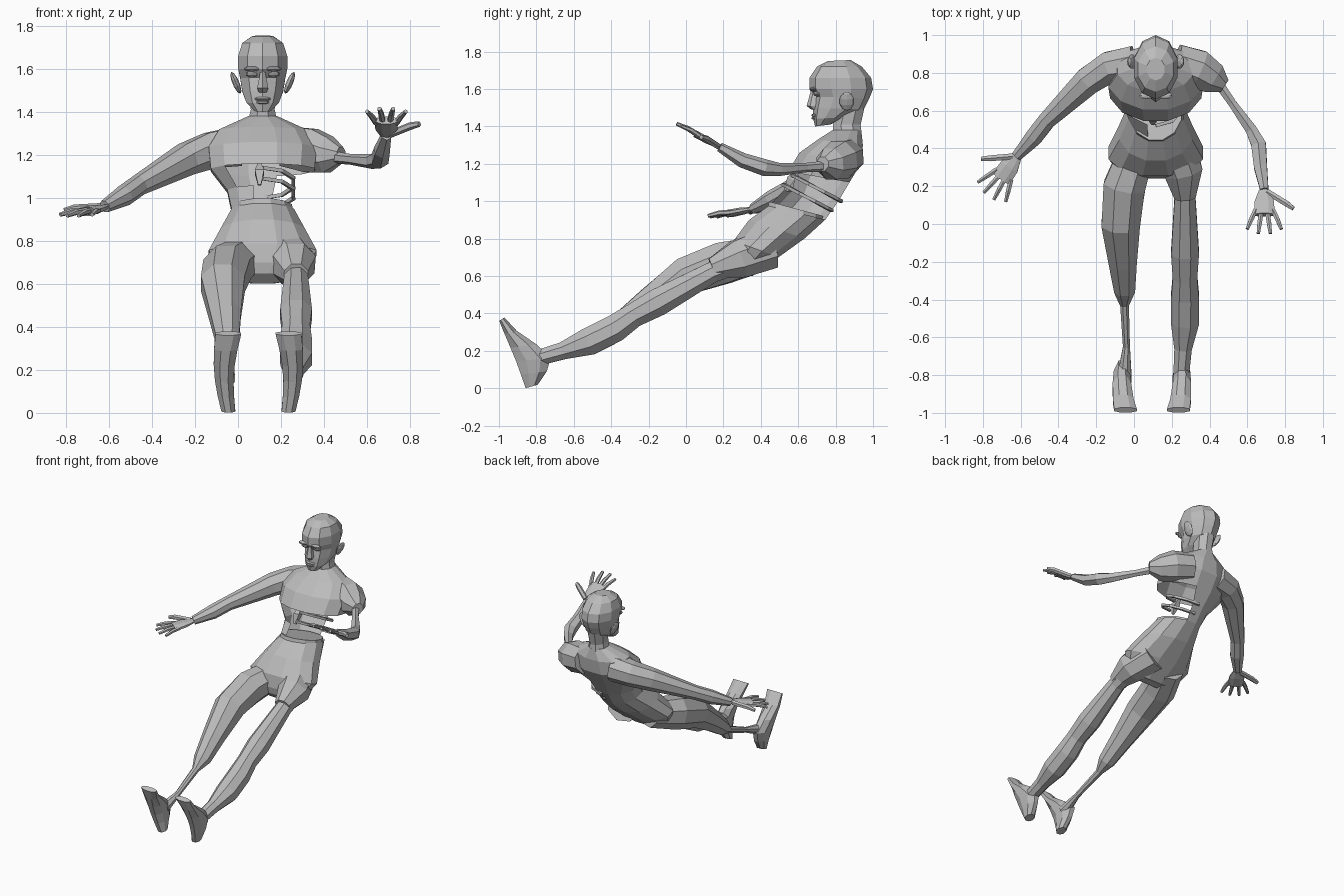
import bpy, bmesh, math
from mathutils import Vector, Matrix

if "Cube" in bpy.data.objects:
    bpy.data.objects.remove(bpy.data.objects["Cube"])

grey = (0.5, 0.5, 0.5, 1)
clay = bpy.data.materials.new("plain_grey")
clay.diffuse_color = grey
clay.use_nodes = True
clay.node_tree.nodes["Principled BSDF"].inputs["Base Color"].default_value = grey

MIDDLE = 0.115
X_AXIS = Vector((1, 0, 0))
UP = Vector((0, 0, 1))


def finish(name, bm):
    """Turn a bmesh into a flat shaded object of the one material."""
    bmesh.ops.recalc_face_normals(bm, faces=bm.faces)
    mesh = bpy.data.meshes.new(name)
    bm.to_mesh(mesh)
    bm.free()
    mesh.materials.append(clay)
    obj = bpy.data.objects.new(name, mesh)
    bpy.context.collection.objects.link(obj)


def loft(name, rings, sides, is_hole=None):
    """Skin a row of (centre, side, front) rings and close both ends."""
    bm = bmesh.new()
    loops = []
    for centre, side, front in rings:
        angles = [math.tau * (i + 0.5) / sides for i in range(sides)]
        loops.append([bm.verts.new(centre + side * math.cos(a) + front * math.sin(a))
                      for a in angles])
    for band, (lower, upper) in enumerate(zip(loops, loops[1:])):
        for i in range(sides):
            angle = math.tau * (i + 1) / sides
            if is_hole and is_hole(band, math.cos(angle), math.sin(angle)):
                continue
            j = (i + 1) % sides
            bm.faces.new((lower[i], lower[j], upper[j], upper[i]))
    bm.faces.new(loops[0])
    bm.faces.new(loops[-1])
    finish(name, bm)


def sections(name, rows, sides=10, centres=None, is_hole=None):
    """Each row: half width, then y and z of the front and of the back."""
    rings = []
    for i, (half_width, front_y, front_z, back_y, back_z) in enumerate(rows):
        x = centres[i] if centres else MIDDLE
        front = Vector((x, front_y, front_z))
        back = Vector((x, back_y, back_z))
        rings.append(((front + back) / 2, X_AXIS * half_width, (front - back) / 2))
    loft(name, rings, sides, is_hole)


def limb(name, stations, sides=8, flatness=1):
    """Each station: a point and its radius; rings follow the path."""
    points = [Vector(point) for point, radius in stations]
    rings = []
    for i, (point, radius) in enumerate(stations):
        along = points[min(i + 1, len(points) - 1)] - points[max(i - 1, 0)]
        side = along.cross(UP).normalized()
        front = side.cross(along).normalized()
        rings.append((points[i], side * radius, front * radius * flatness))
    loft(name, rings, sides)


def blob(name, centre, size, tilt=0):
    """A small faceted ellipsoid, leaning sideways by the tilt."""
    bm = bmesh.new()
    bmesh.ops.create_uvsphere(bm, u_segments=8, v_segments=5, radius=1)
    turn = Matrix.Rotation(tilt, 3, "Y").to_quaternion()
    bm.transform(Matrix.LocRotScale(Vector(centre), turn, Vector(size)))
    finish(name, bm)


# Torso, open on its left side between the chest and the waist
def wound(band, across, forward):
    if forward < 0:
        return band in (3, 4) and across > 0.2
    return (band == 3 and across > -0.6) or (band == 4 and across > -0.2)


sections("torso", [
    (.07, .78, 1.38, .94, 1.38),
    (.21, .7, 1.33, .95, 1.3),
    (.26, .6, 1.26, .94, 1.2),
    (.25, .54, 1.16, .88, 1.1),
    (.17, .52, 1.06, .82, 1),
    (.15, .44, .98, .75, .9),
    (.2, .33, .9, .64, .8),
    (.26, .25, .79, .5, .7),
    (.2, .24, .7, .36, .6),
    (.12, .25, .65, .3, .6)], sides=12, is_hole=wound)
sections("pelvis_rim", [(.14, .44, 1, .74, .92), (.15, .43, .96, .73, .89)], sides=12)

# Exposed ribs sloping down from the breastbone
for level in range(2):
    drop = level * 0.05
    arc = [math.pi * (step / 5 - 0.5) for step in range(6)]
    limb("rib", [((MIDDLE + 0.15 * math.cos(a),
                   0.7 - drop + 0.13 * math.sin(a),
                   1.07 - drop - 0.07 * math.sin(a)), 0.012) for a in arc], sides=4)
limb("breastbone", [((.1, .6, 1.16), .01), ((.1, .56, 1.12), .03), ((.1, .53, 1.06), .01)], sides=4)

# Neck and head
sections("neck", [(.08, .78, 1.34, .95, 1.32), (.06, .78, 1.41, .94, 1.41),
                  (.07, .8, 1.5, .96, 1.5)], sides=8)
sections("head", [
    (.04, .69, 1.4, .77, 1.41),
    (.08, .68, 1.44, .86, 1.45),
    (.1, .68, 1.5, .95, 1.49),
    (.11, .69, 1.56, .98, 1.55),
    (.12, .66, 1.6, 1, 1.6),
    (.12, .66, 1.66, .99, 1.66),
    (.1, .7, 1.72, .94, 1.72),
    (.05, .76, 1.75, .88, 1.755)])
sections("nose", [(.02, .67, 1.49, .72, 1.49), (.03, .645, 1.51, .72, 1.51),
                  (.01, .67, 1.6, .72, 1.6)], sides=6)
blob("lower_lip", (MIDDLE, .69, 1.445), (.03, .02, .01))
blob("upper_lip", (MIDDLE, .69, 1.46), (.04, .02, .01))
for mirror in (-1, 1):
    blob("eye", (MIDDLE + mirror * .05, .7, 1.575), (.03, .02, .015))
    blob("brow", (MIDDLE + mirror * .05, .68, 1.6), (.04, .02, .012))
    blob("ear", (MIDDLE + mirror * .125, .86, 1.535), (.016, .04, .055), mirror * 0.4)

# Arms: the right one whole, the left one wasted below the shoulder
right_wrist = Vector((-.62, .36, .96))
left_wrist = Vector((.69, .18, 1.29))
limb("right_arm", [
    ((0, .85, 1.24), .1), ((-.13, .83, 1.22), .09), ((-.24, .76, 1.18), .08),
    ((-.46, .55, 1.06), .05), ((-.53, .46, 1.01), .05), (right_wrist, .03)])
limb("left_shoulder", [
    ((.22, .86, 1.24), .1), ((.34, .82, 1.22), .11), ((.42, .77, 1.2), .09),
    ((.48, .73, 1.2), .04)])
limb("left_arm", [
    ((.43, .77, 1.19), .03), ((.52, .64, 1.18), .025), ((.62, .5, 1.17), .035),
    ((.66, .42, 1.18), .045), ((.67, .3, 1.22), .04), (left_wrist, .025)], sides=6)


# Hands: a flat palm, four fingers in a fan and a thumb turned out
def hand(name, wrist, pointing, thumb_turn):
    pointing = Vector(pointing).normalized()
    normal = pointing.cross(UP).cross(pointing).normalized()
    limb(name + "_palm", [(wrist, .03), (wrist + pointing * .07, .055),
                          (wrist + pointing * .15, .06)], flatness=0.35)

    def digit(part, degrees, start, length, radius):
        aim = Matrix.Rotation(math.radians(degrees), 3, normal) @ pointing
        knuckle = wrist + aim * length * 0.75 + normal * 0.006
        limb(name + part, [(wrist + aim * start, radius), (knuckle, radius),
                           (wrist + aim * length, radius * 0.7)], sides=6)

    for step in (-1.5, -0.5, 0.5, 1.5):
        digit("_finger", step * 14, .13, .27 - abs(step) * .012, .014)
    digit("_thumb", thumb_turn, .02, .19, .018)


hand("right", right_wrist, (-.14, -.2, -.04), -50)
hand("left", left_wrist, (0, -.24, .13), 54)

# Legs: the right calf is wasted, the left thigh is thinned below the hip
limb("right_leg", [
    ((.02, .4, .72), .1), ((-.05, .2, .67), .12), ((-.07, 0, .6), .11),
    ((-.06, -.2, .46), .08), ((-.05, -.35, .35), .06), ((-.05, -.43, .3), .025),
    ((-.04, -.65, .21), .02), ((-.05, -.8, .16), .04)])
limb("left_hip", [
    ((.2, .44, .75), .12), ((.26, .28, .69), .11), ((.27, .14, .64), .06)])
limb("left_leg", [
    ((.26, .34, .7), .07), ((.27, .14, .62), .06), ((.27, -.15, .46), .08),
    ((.27, -.28, .39), .07), ((.27, -.38, .32), .08), ((.27, -.52, .25), .08),
    ((.26, -.66, .2), .05), ((.25, -.8, .16), .045)])

# Feet, with the sole rising from heel to toe and the forefoot turned outward
heel = Vector((0, -.86, 0))
toe = Vector((0, -1, .36))
for name, x, outward in (("right_foot", -.045, -1), ("left_foot", .235, 1)):
    rows, centres = [], []
    for step, thickness in enumerate((.07, .15, .2, .15, .07, .03)):
        sole = heel.lerp(toe, step / 5)
        rows.append((0.035 + step * 0.006, sole.y, sole.z, sole.y + thickness, sole.z + 0.02))
        centres.append(x + outward * 0.02 * math.sin(step / 5 * math.pi))
    sections(name, rows, sides=8, centres=centres)
